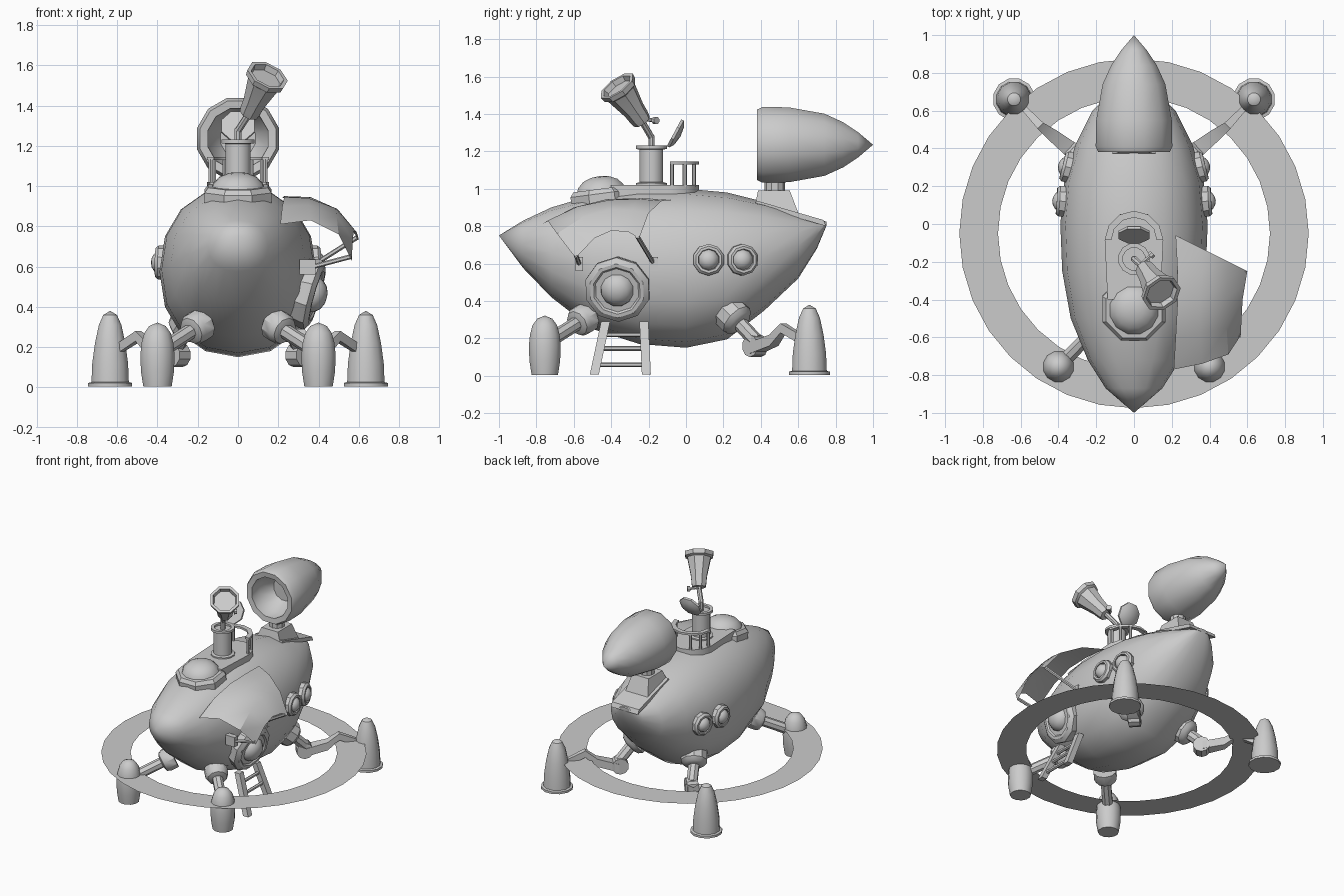
import bpy, bmesh
from math import sin, cos, pi, copysign
from mathutils import Vector

if "Cube" in bpy.data.objects:
    bpy.data.objects.remove(bpy.data.objects["Cube"])


def loft(name, rings, caps=True, closed=True):
    """Skin a list of equal-length point rings."""
    bm = bmesh.new()
    vs = [[bm.verts.new(p) for p in r] for r in rings]
    n = len(rings[0])
    for a, b in zip(vs, vs[1:]):
        for i in range(n if closed else n - 1):
            j = (i + 1) % n
            bm.faces.new((a[i], a[j], b[j], b[i]))
    if caps:
        bm.faces.new(vs[0])
        bm.faces.new(vs[-1])
    bmesh.ops.remove_doubles(bm, verts=bm.verts, dist=1e-5)
    bmesh.ops.recalc_face_normals(bm, faces=bm.faces)
    me = bpy.data.meshes.new(name)
    bm.to_mesh(me)
    bm.free()
    ob = bpy.data.objects.new(name, me)
    bpy.context.collection.objects.link(ob)
    return ob


def lathe(name, profile, at, axis=(0, 0, 1), n=12):
    """Revolve (radius, height) points round an axis."""
    q = Vector(axis).to_track_quat('Z', 'Y')
    rings = []
    for r, h in profile:
        r = max(r, 1e-7)
        rings.append([Vector(at) + q @ Vector((r * cos(2 * pi * (i + .5) / n),
                      r * sin(2 * pi * (i + .5) / n), h)) for i in range(n)])
    return loft(name, rings)


def rod(name, p, q, r, n=8):
    d = Vector(q) - Vector(p)
    return lathe(name, [(r, 0), (r, d.length)], p, d, n)


def box_ring(c, hx, hy, tilt=0):
    return [(c[0] + sx * hx, c[1] + sy * hy, c[2] + tilt * sy * hy)
            for sx, sy in ((-1, -1), (1, -1), (1, 1), (-1, 1))]


# hull: y, bottom, top, half width
stations = [(-1, .75, .75, 0), (-.87, .575, .83, .15), (-.72, .42, .90, .245),
            (-.5, .25, .965, .335), (-.25, .17, 1.0, .38), (0, .15, 1.0, .39),
            (.22, .195, .98, .37), (.42, .35, .93, .31), (.6, .52, .87, .22),
            (.7, .68, .835, .12), (.75, .80, .825, .04)]
N = 16
hull = []
for y, zb, zt, w in stations:
    ring = []
    for i in range(N):
        c, s = cos(2 * pi * i / N), sin(2 * pi * i / N)
        ring.append((w * copysign(abs(c) ** .92, c), y,
                     (zb + zt) / 2 + (zt - zb) / 2 * copysign(abs(s) ** .92, s)))
    hull.append(ring)
loft("hull", hull)

# flat ring around the craft
loft("ground_ring", [[(r * cos(2 * pi * i / 32), -.05 + r * sin(2 * pi * i / 32), .21)
                      for i in range(32)] for r in (.925, .72)], caps=False)

for s, side in ((-1, "left"), (1, "right")):
    # front legs
    lathe(side + "_front_foot", [(.073, .005), (.085, .08), (.088, .16), (.082, .22),
          (.068, .27), (.042, .305), (0, .322)], (s * .4, -.755, 0))
    ax = (s * .2, -.2, -.13)
    lathe(side + "_front_socket", [(.082, -.05), (.082, .01), (.07, .035), (.045, .045)],
          (s * .21, -.56, .295), ax, 10)
    rod(side + "_front_strut", (s * .21, -.56, .295), (s * .38, -.735, .185), .038)
    # rear legs
    lathe(side + "_rear_foot", [(.113, .005), (.113, .022), (.096, .026), (.092, .12),
          (.078, .22), (.058, .31), (.035, .36), (0, .38)], (s * .635, .66, 0))
    lathe(side + "_rear_socket", [(.095, -.06), (.095, .01), (.075, .035), (.045, .045)],
          (s * .255, .265, .305), (s * .5, .75, -.75), 10)
    rod(side + "_rear_strut", (s * .25, .25, .32), (s * .31, .37, .19), .04)
    h = Vector((s * .68, -.73, 0))
    c = Vector((s * .305, .37, .16))
    rod(side + "_rear_knee", c - h * .04, c + h * .04, .06, 10)
    arm = []
    for x, y, z, w, t in ((.31, .375, .15, .045, .03), (.43, .47, .19, .033, .03),
                          (.495, .52, .255, .022, .025), (.58, .61, .2, .015, .025)):
        p, u, v = Vector((s * x, y, z)), h * w, Vector((0, 0, t))
        arm.append([p - u - v, p + u - v, p + u + v, p - u + v])
    loft(side + "_rear_arm", arm)
    # portholes
    for k, (x, y, t) in enumerate(((.375, .12, .06), (.345, .3, .25))):
        at = (s * x, y, .62)
        lathe(f"{side}_porthole_rim_{k}", [(.085, -.03), (.085, .02), (.072, .035),
              (.058, .035), (.055, .02)], at, (s, t, .02), 10)
        lathe(f"{side}_porthole_glass_{k}", [(.057, .015), (.045, .04), (.025, .053),
              (0, .058)], at, (s, t, .02), 10)

# round side door
door, dn = (.355, -.365, .465), (1, -.12, -.28)
lathe("door_rim", [(.165, -.05), (.178, .0), (.178, .02), (.15, .04), (.13, .04), (.12, .03)],
      door, dn, 10)
lathe("door_window", [(.09, .025), (.085, .045), (.06, .072), (.03, .085), (0, .088)], door, dn, 12)

# ladder below the door
top = [Vector((.31, y, .29)) for y in (-.43, -.225)]
foot = [Vector((.425, y, .008)) for y in (-.49, -.212)]
for k in range(2):
    loft(f"ladder_rail_{k}", [box_ring(foot[k], .022, .024), box_ring(top[k], .022, .024)])
for k, t in enumerate((.18, .49, .75)):
    rod(f"ladder_rung_{k}", foot[0].lerp(top[0], t), foot[1].lerp(top[1], t), .013, 6)

# raised curved flap over the door
flap = [[(.21, -.77, .81), (.36, -.74, .83), (.5, -.69, .76), (.565, -.59, .63)],
        [(.22, -.6, .90), (.35, -.58, .905), (.49, -.55, .85), (.57, -.49, .735)],
        [(.23, -.42, .945), (.35, -.41, .94), (.485, -.40, .89), (.575, -.4, .775)],
        [(.23, -.24, .95), (.36, -.26, .945), (.495, -.29, .885), (.59, -.31, .77)],
        [(.22, -.06, .94), (.36, -.13, .935), (.5, -.2, .87), (.6, -.25, .735)]]
loft("door_flap", flap, caps=False, closed=False)
for k, (y, end) in enumerate(((-.57, (.562, -.59, .65)), (-.17, (.592, -.26, .745)))):
    loft(f"flap_bracket_{k}", [box_ring((.345, y, z), .04, .02) for z in (.56, .635)])
    rod(f"flap_strut_{k}", (.355, y, .595), end, .012, 6)

# roof deck, dome and railing
lathe("dome_collar", [(.18, -.03), (.18, .02), (.16, .045), (.13, .045)],
      (0, -.45, .955), (0, -.13, 1), 8)
lathe("roof_dome", [(.135, .035), (.125, .06), (.095, .09), (.05, .108), (0, .113)],
      (0, -.45, .955), (0, -.1, 1), 12)
outline = [(-.14, -.4), (.14, -.4)] + [(.155 * cos(pi * i / 6), -.085 + .155 * sin(pi * i / 6))
                                       for i in range(7)]
loft("roof_deck", [[(x, y, z) for x, y in outline] for z in (.95, 1.02)])
rail = []
for i in range(7):
    c, s = cos(pi * i / 6), sin(pi * i / 6)
    rail.append([(r * c, -.085 + r * s, z) for r, z in
                 ((.12, 1.13), (.155, 1.13), (.155, 1.145), (.12, 1.145))])
    if i != 3:
        rod(f"rail_post_{i}", (.137 * c, -.075 + .137 * s, 1.01),
            (.137 * c, -.075 + .137 * s, 1.135), .011, 6)
loft("railing", rail)

# turret with open lid
lathe("turret", [(.085, 1.015), (.085, 1.03), (.065, 1.035), (.065, 1.21), (.085, 1.212),
      (.085, 1.23), (.06, 1.23), (.06, 1.215)], (0, -.185, 0), n=12)
lathe("turret_lid", [(.088, -.01), (.088, .005), (.06, .022), (0, .03)],
      (0, -.055, 1.295), (0, .87, -.47), 8)

# periscope horn on a bent pipe
a, b = Vector((.055, -.235, 1.36)), Vector((.147, -.37, 1.55))
rod("periscope_pipe_lower", (0, -.185, 1.21), (0, -.185, 1.285), .018)
rod("periscope_pipe_upper", (0, -.185, 1.275), a, .018)
L = (b - a).length
lathe("periscope_horn", [(.05, 0), (.056, .03), (.06, .08), (.088, L - .04), (.104, L - .03),
      (.108, L), (.088, L), (.08, L - .03)], a, b - a, 8)
rod("periscope_knob_stem", (.04, -.21, 1.37), (.09, -.165, 1.365), .01, 6)
lathe("periscope_knob", [(.02, 0), (.02, .02)], (.085, -.17, 1.365), (.7, .65, 0), 8)

# engine pod with hollow mouth, and its pylon
lathe("engine_pod", [(.09, .56), (.15, .47), (.155, .385), (.195, .38), (.21, .41), (.207, .55),
      (.172, .74), (.125, .84), (.07, .92), (0, 1.0)], (0, 0, 1.235), (0, 1, 0), 12)
loft("pylon_plate", [box_ring((0, .56, .855), .115, .19, -.29),
                     box_ring((0, .555, .885), .115, .18, -.29)])
loft("pylon_block", [box_ring((0, .49, .88), .1, .12, -.29), box_ring((0, .47, .99), .07, .085, 0)])
lathe("pylon_neck", [(.055, .98), (.055, 1.06)], (0, .475, 0), n=10)

bpy.ops.object.select_all(action='SELECT')
bpy.context.view_layer.objects.active = bpy.data.objects["hull"]
bpy.ops.object.shade_smooth_by_angle(angle=.6)
